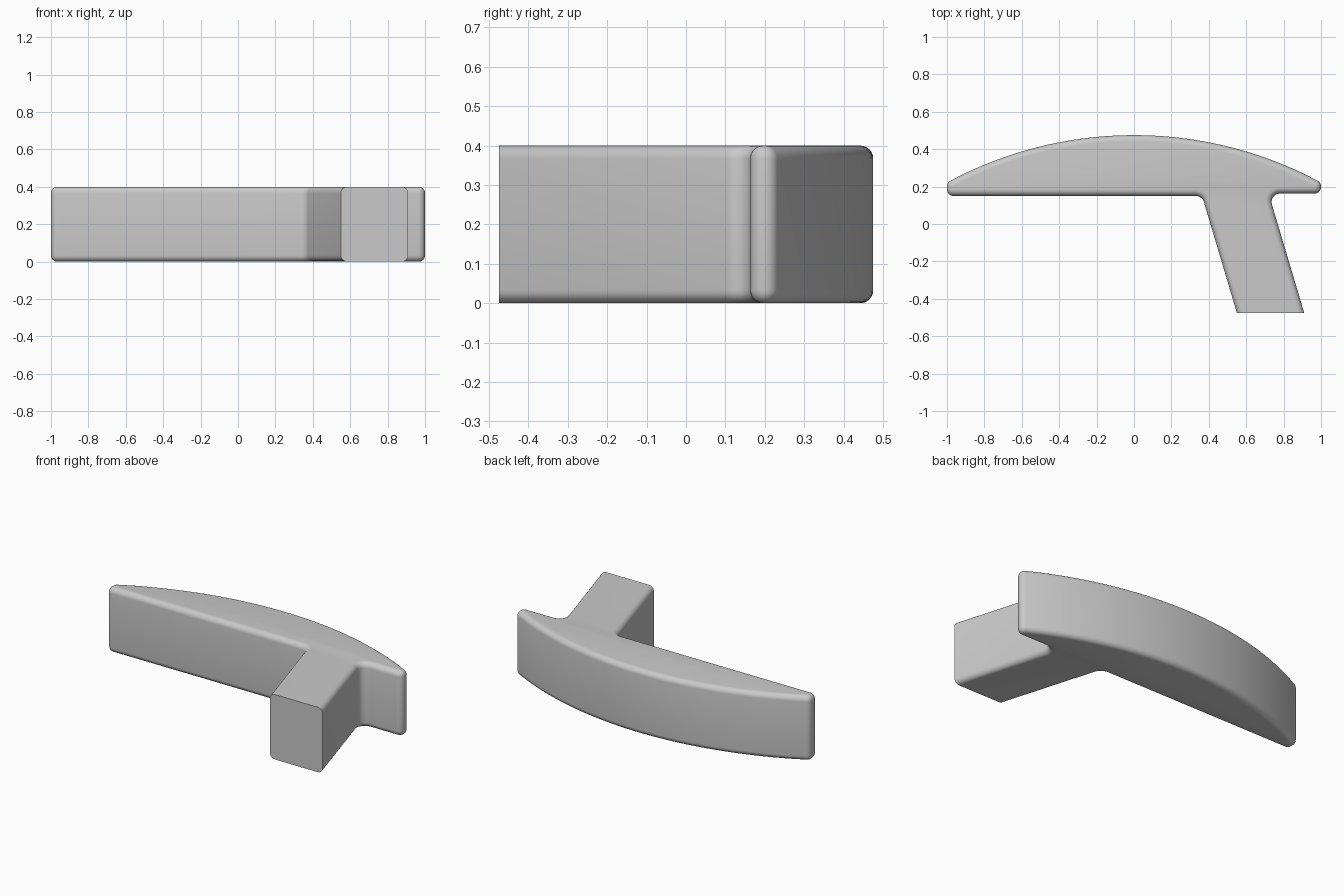
import bpy, bmesh, math
from mathutils import Vector

cube = bpy.data.objects.get("Cube")
if cube:
    bpy.data.objects.remove(cube, do_unlink=True)

HEIGHT = 0.4      # thickness of the whole piece
EDGE = 0.033      # rounding of the upper and lower rims
TIP, CROOK = 0.035, 0.045
FRONT, BACK, TIP_Y = -0.475, 0.475, 0.222
STEPS = 6


def fillet(prev, corner, nxt, radius):
    """Points of a rounded corner."""
    a, b = (prev - corner).normalized(), (nxt - corner).normalized()
    half = a.angle(b) / 2
    centre = corner + (a + b).normalized() * radius / math.sin(half)
    start = (corner + a * radius / math.tan(half) - centre).normalized()
    end = (corner + b * radius / math.tan(half) - centre).normalized()
    return [centre + start.slerp(end, i / STEPS).normalized() * radius
            for i in range(STEPS + 1)]


def inset(points, distance):
    """Outline moved inward, keeping the cut end of the stem in its plane."""
    result = []
    n = len(points)
    for i, p in enumerate(points):
        before, after = points[i - 1], points[(i + 1) % n]
        d1, d2 = (p - before).normalized(), (after - p).normalized()
        n1, n2 = Vector((-d1.y, d1.x)), Vector((-d2.y, d2.x))
        w1 = 0 if max(before.y, p.y) < FRONT + 0.001 else distance
        w2 = 0 if max(after.y, p.y) < FRONT + 0.001 else distance
        det = n1.x * n2.y - n1.y * n2.x
        if abs(det) < 0.0001:
            result.append(p + n1 * w1)
        else:
            result.append(Vector(((w1 * n2.y - w2 * n1.y) / det,
                                  (n1.x * w2 - n2.x * w1) / det)) + p)
    return result


# Corners with their rounding, counter-clockwise from the left end of the bar
corners = [((-1, 0.15), TIP), ((0.364, 0.15), CROOK), ((0.55, FRONT), 0),
           ((0.91, FRONT), 0), ((0.72, 0.163), CROOK), ((1, 0.163), TIP),
           ((1, TIP_Y), TIP)]
# Shallow arc along the back
rise = BACK - TIP_Y
arc_radius = (1 + rise * rise) / (2 * rise)
sweep = math.asin(1 / arc_radius)
for i in range(1, 40):
    t = sweep * (1 - i / 20)
    if abs(math.sin(t) * arc_radius) < 0.95:
        corners.append(((arc_radius * math.sin(t),
                         BACK - arc_radius * (1 - math.cos(t))), 0))
corners.append(((-1, TIP_Y), TIP))

outline = []
for i, (p, radius) in enumerate(corners):
    prev, nxt = corners[i - 1][0], corners[(i + 1) % len(corners)][0]
    p = Vector(p)
    outline += fillet(Vector(prev), p, Vector(nxt), radius) if radius else [p]

# Stack of outlines: rounded lower rim, straight wall, rounded upper rim
levels = []
for i in range(STEPS + 1):
    a = math.pi / 2 * i / STEPS
    levels.append((EDGE * (1 - math.sin(a)), EDGE * (1 - math.cos(a))))
levels += [(d, HEIGHT - z) for d, z in reversed(levels)]

bm = bmesh.new()
rings = [[bm.verts.new((p.x, p.y, z)) for p in inset(outline, d)] for d, z in levels]
n = len(outline)
front_faces = []
for low, high in zip(rings, rings[1:]):
    for i in range(n):
        j = (i + 1) % n
        face = bm.faces.new((low[i], low[j], high[j], high[i]))
        if all(v.co.y < FRONT + 0.001 for v in face.verts):
            front_faces.append(face)
bm.faces.new(rings[-1])
bm.faces.new(list(reversed(rings[0])))
bmesh.ops.dissolve_faces(bm, faces=front_faces)
bmesh.ops.recalc_face_normals(bm, faces=bm.faces[:])
mesh = bpy.data.meshes.new("curved_bar_with_stem")
bm.to_mesh(mesh)
bm.free()

body = bpy.data.objects.new("curved_bar_with_stem", mesh)
bpy.context.collection.objects.link(body)

# Plain grey finish
grey = bpy.data.materials.new("plain_grey")
grey.use_nodes = True
colour = (0.59, 0.59, 0.59, 1)
grey.diffuse_color = colour
grey.node_tree.nodes["Principled BSDF"].inputs["Base Color"].default_value = colour
mesh.materials.append(grey)

bpy.ops.object.select_all(action="DESELECT")
body.select_set(True)
bpy.context.view_layer.objects.active = body
bpy.ops.object.shade_smooth_by_angle(angle=math.radians(35))
